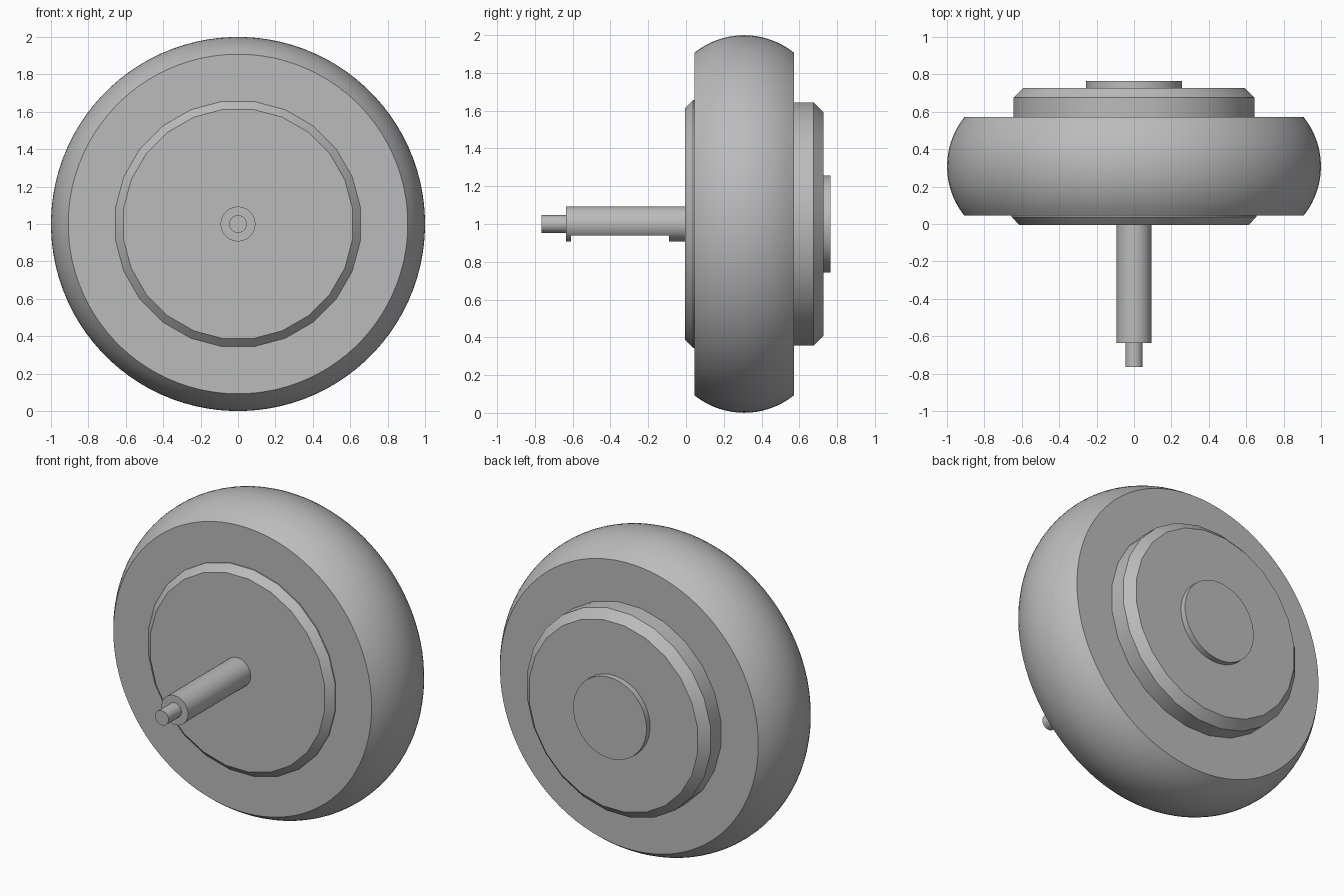
import bpy, bmesh
from math import sin, cos, pi, radians, sqrt
from mathutils import Vector

cube = bpy.data.objects.get("Cube")
if cube:
    bpy.data.objects.remove(cube, do_unlink=True)

AXLE_Z = 1.0

grey = bpy.data.materials.new("plain grey")
grey.use_nodes = True
colour = (0.5, 0.5, 0.5, 1)
grey.diffuse_color = colour
grey.node_tree.nodes["Principled BSDF"].inputs["Base Color"].default_value = colour


def lathe(name, profile, sides, closed=False):
    """Turn (radius, y) points round the axle; open profiles get end caps."""
    bm = bmesh.new()
    rings = []
    for r, y in profile:
        angles = [(i + 0.5) * 2 * pi / sides for i in range(sides)]
        rings.append([bm.verts.new((r * cos(a), y, AXLE_Z + r * sin(a))) for a in angles])
    pairs = list(zip(rings, rings[1:]))
    if closed:
        pairs.append((rings[-1], rings[0]))
    else:
        bm.faces.new(rings[0])
        bm.faces.new(rings[-1])
    for a, b in pairs:
        for i in range(sides):
            j = (i + 1) % sides
            bm.faces.new((a[i], a[j], b[j], b[i]))
    bmesh.ops.recalc_face_normals(bm, faces=bm.faces)
    mesh = bpy.data.meshes.new(name)
    bm.to_mesh(mesh)
    bm.free()
    mesh.materials.append(grey)
    obj = bpy.data.objects.new(name, mesh)
    bpy.context.collection.objects.link(obj)
    return obj


def smooth(obj):
    bpy.ops.object.select_all(action='DESELECT')
    obj.select_set(True)
    bpy.context.view_layer.objects.active = obj
    bpy.ops.object.shade_smooth_by_angle(angle=radians(30))


# Tyre: flat side walls and a circular-arc crown
mid, half, crown = 0.308, 0.263, 0.092
arc = (half ** 2 + crown ** 2) / (2 * crown)
steps = 16
tread = []
for i in range(steps + 1):
    t = half * (2 * i / steps - 1)
    tread.append((1 - arc + sqrt(arc ** 2 - t ** 2), mid + t))
tyre = lathe("tyre", [(0.55, mid - half)] + tread + [(0.55, mid + half)], 96, closed=True)

# Hub: chamfered drum showing on both sides of the tyre
hub = lathe("hub", [(0.618, -0.005), (0.661, 0.038), (0.661, 0.1),
                    (0.65, 0.5), (0.65, 0.675), (0.597, 0.728)], 24)

# Round cap on the back of the hub
cap = lathe("hub_cap", [(0.258, 0.7), (0.258, 0.765)], 32)

# Axle with a narrower tip
axle = lathe("axle", [(0.093, 0.05), (0.093, -0.635)], 32)
tip = lathe("axle_tip", [(0.047, -0.6), (0.047, -0.765)], 24)

# Flat milled along the underside of the axle
bpy.ops.mesh.primitive_cube_add(size=1, location=(0, -0.35, 0.84))
cutter = bpy.context.object
cutter.name = "flat_cutter"
cutter.scale = (0.4, 0.52, 0.2)
cutter.hide_render = True
cut = axle.modifiers.new("flat", 'BOOLEAN')
cut.operation = 'DIFFERENCE'
cut.solver = 'EXACT'
cut.object = cutter
bpy.context.view_layer.objects.active = axle
bpy.ops.object.modifier_apply(modifier=cut.name)
bpy.data.objects.remove(cutter, do_unlink=True)

for part in (tyre, hub, cap, axle, tip):
    smooth(part)
